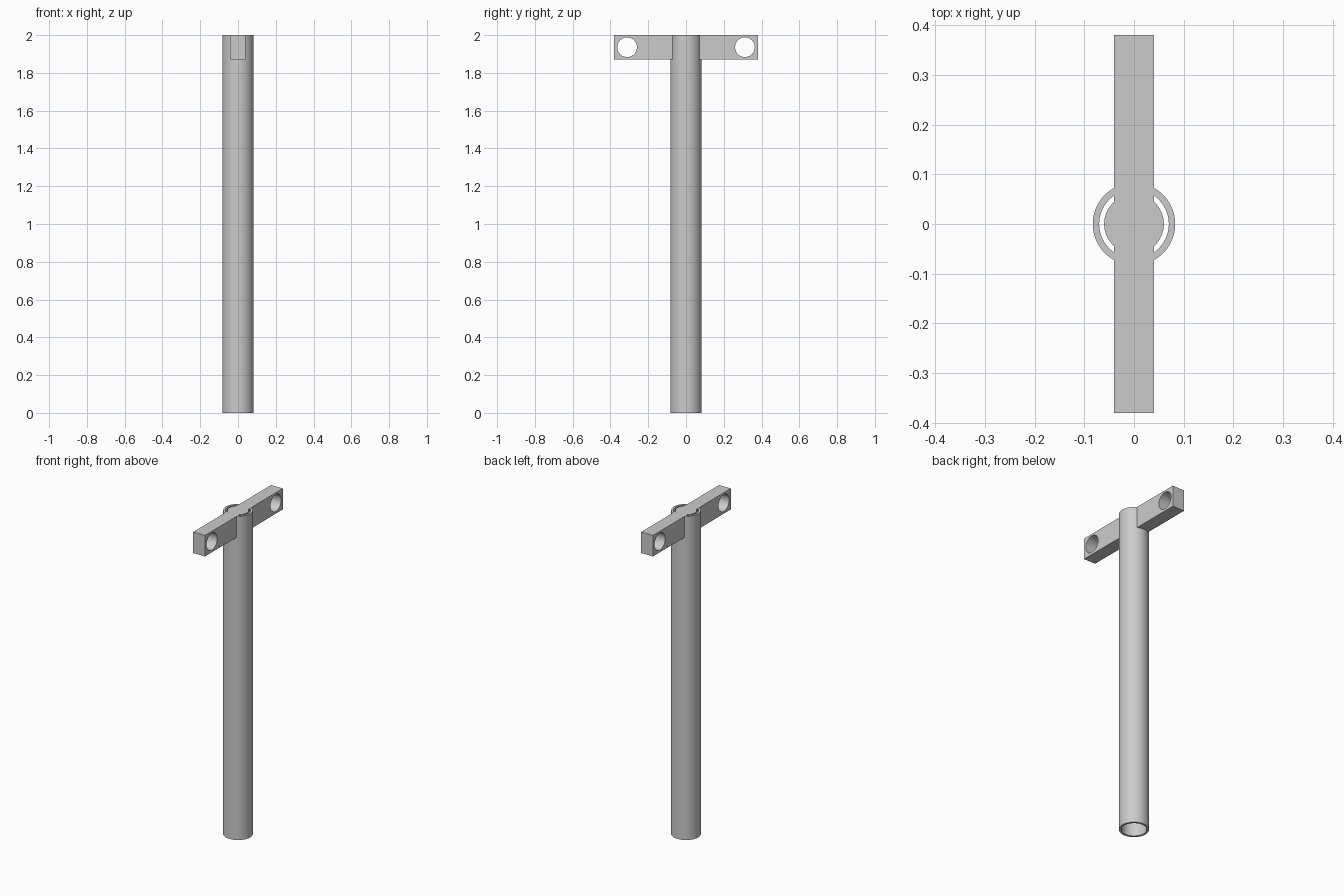
import bpy, math

if "Cube" in bpy.data.objects:
    bpy.data.objects.remove(bpy.data.objects["Cube"])

HEIGHT = 2.0
BAR_HEIGHT = 0.13
BAR_Z = HEIGHT - BAR_HEIGHT / 2

grey = bpy.data.materials.new("plain grey")
grey.use_nodes = True
colour = (0.6, 0.6, 0.6, 1)
grey.diffuse_color = colour
grey.node_tree.nodes["Principled BSDF"].inputs["Base Color"].default_value = colour


def cylinder(name, radius, depth, location, rotation=(0, 0, 0)):
    bpy.ops.mesh.primitive_cylinder_add(vertices=96, radius=radius, depth=depth,
                                        location=location, rotation=rotation)
    obj = bpy.context.object
    obj.name = name
    obj.data.materials.append(grey)
    return obj


def combine(target, other, operation):
    """Apply a boolean and discard the helper."""
    mod = target.modifiers.new(operation.lower(), "BOOLEAN")
    mod.operation = operation
    mod.solver = "EXACT"
    mod.object = other
    bpy.context.view_layer.objects.active = target
    bpy.ops.object.modifier_apply(modifier=mod.name)
    bpy.data.objects.remove(other)


# Hollow post, open at both ends
post = cylinder("post", 0.083, HEIGHT, (0, 0, HEIGHT / 2))
bore = cylinder("bore", 0.07, HEIGHT + 0.2, (0, 0, HEIGHT / 2))
combine(post, bore, "DIFFERENCE")

# Crossbar with a round hole near each end
bpy.ops.mesh.primitive_cube_add(size=1, location=(0, 0, BAR_Z))
bar = bpy.context.object
bar.name = "crossbar"
bar.scale = (0.08, 0.76, BAR_HEIGHT)
bpy.ops.object.transform_apply(location=False, rotation=False, scale=True)
bar.data.materials.append(grey)
for side in (-1, 1):
    hole = cylinder("hole", 0.052, 0.3, (0, side * 0.312, BAR_Z + 0.001),
                    (0, math.pi / 2, 0))
    combine(bar, hole, "DIFFERENCE")

# Round hub in the middle of the crossbar, with a gap to the post wall
hub = cylinder("hub", 0.06, BAR_HEIGHT, (0, 0, BAR_Z))
combine(bar, hub, "UNION")

# Merge into one solid and smooth the round walls
combine(post, bar, "UNION")
post.name = "post_with_crossbar"
bpy.ops.object.select_all(action="DESELECT")
post.select_set(True)
bpy.context.view_layer.objects.active = post
bpy.ops.object.shade_smooth_by_angle(angle=math.radians(30))
